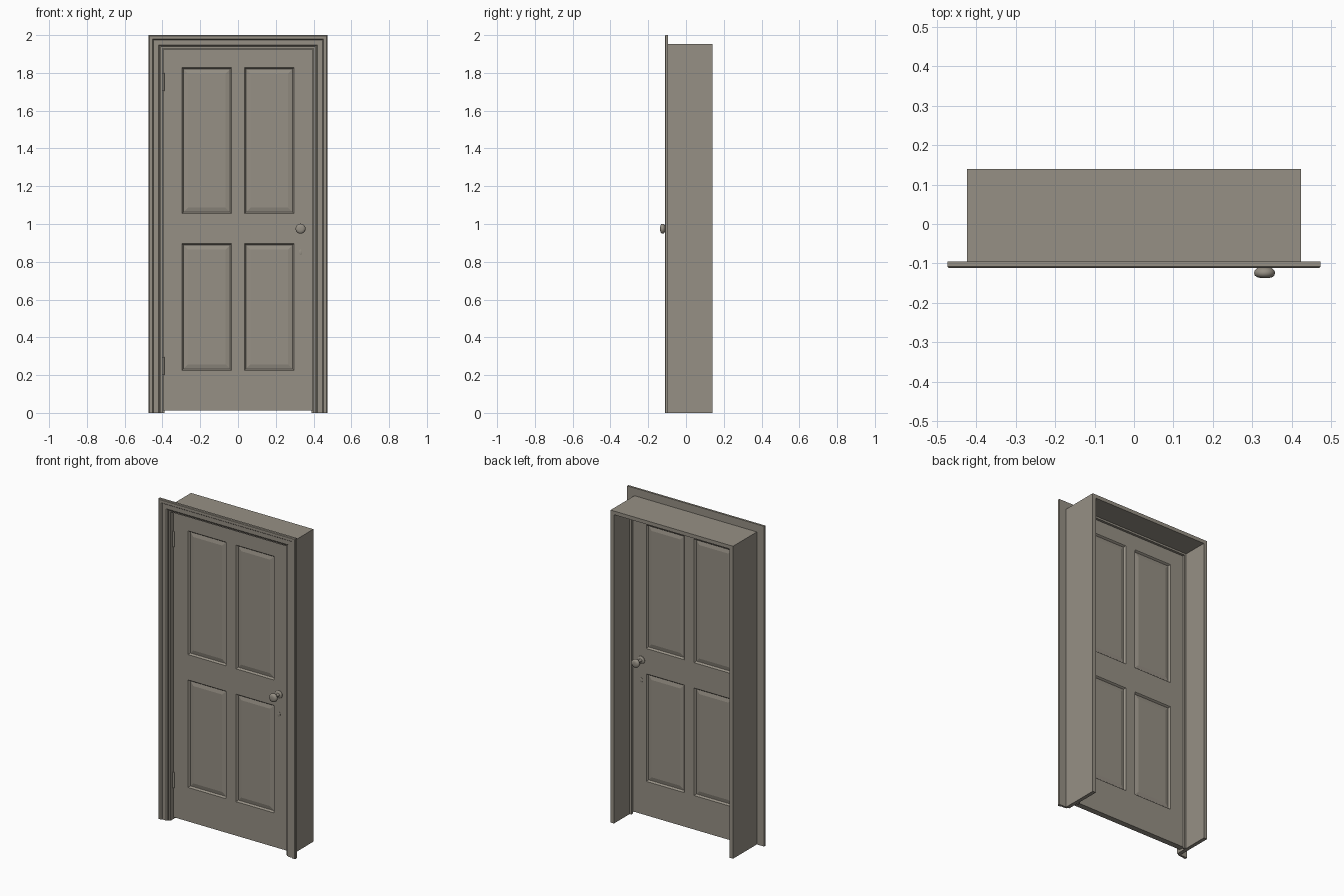
import bpy, bmesh, math
from mathutils import Matrix

if "Cube" in bpy.data.objects:
    bpy.data.objects.remove(bpy.data.objects["Cube"])

paint = bpy.data.materials.new("warm_grey_paint")
paint.diffuse_color = (0.305, 0.278, 0.233, 1)
paint.use_nodes = True
paint.node_tree.nodes["Principled BSDF"].inputs["Base Color"].default_value = paint.diffuse_color


def finish(name, bm, smooth=False):
    bmesh.ops.remove_doubles(bm, verts=bm.verts, dist=1e-5)
    bmesh.ops.recalc_face_normals(bm, faces=bm.faces)
    me = bpy.data.meshes.new(name)
    bm.to_mesh(me)
    bm.free()
    me.materials.append(paint)
    ob = bpy.data.objects.new(name, me)
    bpy.context.collection.objects.link(ob)
    if smooth:
        bpy.ops.object.select_all(action='DESELECT')
        ob.select_set(True)
        bpy.context.view_layer.objects.active = ob
        bpy.ops.object.shade_smooth_by_angle(angle=math.radians(40))
    return ob


def box(name, x0, x1, y0, y1, z0, z1):
    bm = bmesh.new()
    m = Matrix.Translation(((x0 + x1) / 2, (y0 + y1) / 2, (z0 + z1) / 2))
    m = m @ Matrix.Diagonal((x1 - x0, y1 - y0, z1 - z0, 1))
    bmesh.ops.create_cube(bm, size=1, matrix=m)
    return finish(name, bm)


def surround(name, half, top, profile):
    """Sweep a closed (inset, y) profile up, across and down with mitred corners."""
    bm = bmesh.new()
    stations = []
    for sx, up in ((-1, 0), (-1, 1), (1, 1), (1, 0)):
        stations.append([bm.verts.new((sx * (half - u), y, (top - u) * up)) for u, y in profile])
    n = len(profile)
    for a, b in zip(stations, stations[1:]):
        for i in range(n):
            j = (i + 1) % n
            bm.faces.new((a[i], a[j], b[j], b[i]))
    bm.faces.new(stations[0])
    bm.faces.new(stations[-1])
    return finish(name, bm)


def lathe(name, x, z, y, side, profile, sz=1.0, n=32):
    """Turn a (radius, height) profile about the y axis."""
    bm = bmesh.new()
    rings = [[bm.verts.new((x + r * math.cos(2 * math.pi * k / n), y + side * h,
                            z + sz * r * math.sin(2 * math.pi * k / n)))
              for k in range(n)] for r, h in profile]
    for a, b in zip(rings, rings[1:]):
        for k in range(n):
            j = (k + 1) % n
            bm.faces.new((a[k], a[j], b[j], b[k]))
    bm.faces.new(rings[0])
    bm.faces.new(rings[-1])
    return finish(name, bm, True)


MID, HALF = -0.05, 0.018          # door centre plane and half thickness
FRONT, BACK = MID - HALF, MID + HALF

# Frame: moulded casing, jamb lining, stop behind the door
surround("casing", 0.473, 2.0, [(0, -0.095), (0, -0.108), (0.004, -0.112), (0.021, -0.112),
                                (0.025, -0.107), (0.052, -0.107), (0.057, -0.103),
                                (0.062, -0.103), (0.062, -0.095)])
for sx, side in ((-1, "left"), (1, "right")):
    xs = sorted((sx * 0.40, sx * 0.423))
    box(side + "_jamb", *xs, -0.095, 0.14, 0, 1.952)
box("head_jamb", -0.40, 0.40, -0.095, 0.14, 1.929, 1.952)
surround("door_stop", 0.401, 1.930, [(0, BACK + .001), (0.013, BACK + .001), (0.013, -0.016), (0, -0.016)])

# Door leaf: stiles, rails, centre muntins
for sx, side in ((-1, "left"), (1, "right")):
    xs = sorted((sx * 0.297, sx * 0.397))
    box(side + "_stile", *xs, FRONT, BACK, 0.013, 1.924)
for name, z0, z1 in (("bottom_rail", 0.013, 0.225), ("lock_rail", 0.897, 1.055), ("top_rail", 1.828, 1.924)):
    box(name, -0.297, 0.297, FRONT, BACK, z0, z1)

# Raised panels with moulded edges, same on both faces
STEPS = [(0, 0), (0.003, 0.003), (0.008, 0.011), (0.011, 0.011), (0.032, 0.006)]
for row, z0, z1 in (("lower", 0.225, 0.897), ("upper", 1.055, 1.828)):
    box(row + "_muntin", -0.034, 0.034, FRONT, BACK, z0, z1)
    for side, x0, x1 in (("left", -0.297, -0.034), ("right", 0.034, 0.297)):
        bm = bmesh.new()
        for s in (-1, 1):
            rings = []
            for i, d in STEPS:
                y = MID + s * (HALF - d)
                rings.append([bm.verts.new((x, y, z)) for x, z in
                              ((x0 + i, z0 + i), (x1 - i, z0 + i), (x1 - i, z1 - i), (x0 + i, z1 - i))])
            for a, b in zip(rings, rings[1:]):
                for k in range(4):
                    bm.faces.new((a[k], a[(k + 1) % 4], b[(k + 1) % 4], b[k]))
            bm.faces.new(rings[-1])
            outer = rings[0]
            if s == -1:
                first = outer
            else:
                for k in range(4):
                    bm.faces.new((first[k], first[(k + 1) % 4], outer[(k + 1) % 4], outer[k]))
        finish(row + "_" + side + "_panel", bm)

# Knobs and keyhole plates on both faces
KNOB = [(0.024, 0), (0.024, 0.003), (0.020, 0.006), (0.010, 0.009), (0.008, 0.015), (0.008, 0.036),
        (0.012, 0.042), (0.020, 0.045), (0.025, 0.050), (0.0265, 0.056), (0.025, 0.062),
        (0.020, 0.0665), (0.012, 0.0685), (0.004, 0.069)]
for s, y, face in ((-1, FRONT, "front"), (1, BACK, "back")):
    lathe(face + "_knob", 0.331, 0.975, y, s, KNOB)
    lathe(face + "_keyhole_plate", 0.331, 0.85, y, s, [(0.009, 0), (0.009, 0.002), (0.007, 0.003)], 1.6, 24)

# Hinge knuckles
for z, name in ((0.20, "lower"), (1.705, "upper")):
    bm = bmesh.new()
    bmesh.ops.create_cone(bm, cap_ends=True, segments=16, radius1=0.006, radius2=0.006, depth=0.095,
                          matrix=Matrix.Translation((-0.396, FRONT - 0.003, z + 0.0475)))
    finish(name + "_hinge", bm, True)
